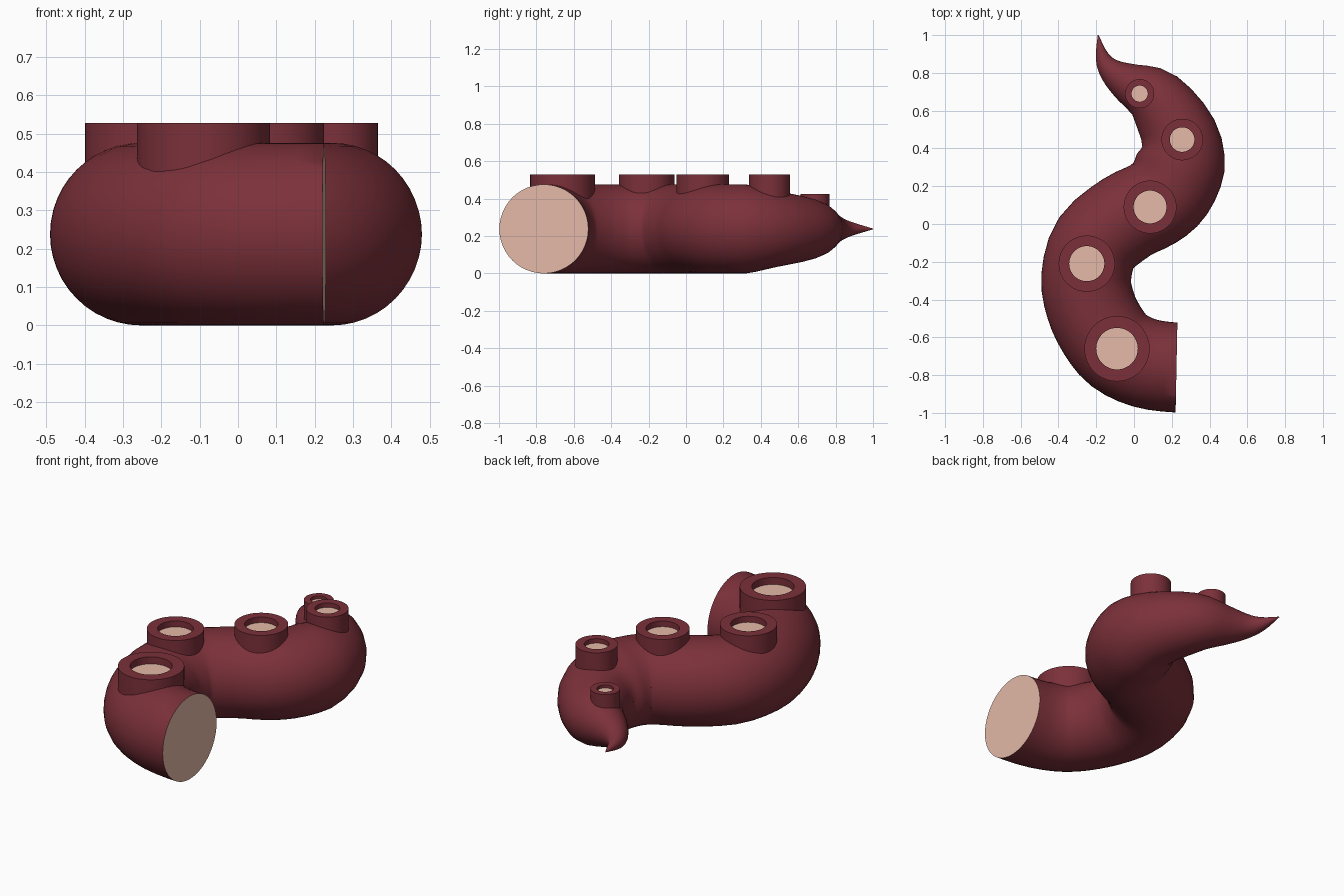
import bpy, bmesh, math
from mathutils import Vector

if "Cube" in bpy.data.objects:
    bpy.data.objects.remove(bpy.data.objects["Cube"])


def material(name, rgb):
    m = bpy.data.materials.new(name)
    m.diffuse_color = (*rgb, 1)
    m.use_nodes = True
    m.node_tree.nodes["Principled BSDF"].inputs["Base Color"].default_value = m.diffuse_color
    return m


MAROON = material("maroon skin", (0.20, 0.03, 0.042))
PINK = material("pale pink flesh", (0.78, 0.49, 0.39))
AXIS_Z = 0.238


def finish(bm, name):
    bmesh.ops.recalc_face_normals(bm, faces=bm.faces)
    me = bpy.data.meshes.new(name)
    bm.to_mesh(me)
    bm.free()
    ob = bpy.data.objects.new(name, me)
    bpy.context.collection.objects.link(ob)
    me.materials.append(MAROON)
    me.materials.append(PINK)
    bpy.ops.object.select_all(action='DESELECT')
    ob.select_set(True)
    bpy.context.view_layer.objects.active = ob
    bpy.ops.object.shade_smooth_by_angle(angle=math.radians(40))
    return ob


def catmull(p0, p1, p2, p3, t):
    return 0.5 * (2 * p1 + (p2 - p0) * t + (2 * p0 - 5 * p1 + 4 * p2 - p3) * t * t
                  + (3 * p1 - p0 - 3 * p2 + p3) * t ** 3)


# Tentacle: centre line as (x, y, radius), from cut end to tip
PATH = [Vector(p) for p in (
    (0.225, -0.76, 0.238), (0.06, -0.737, 0.238), (-0.08, -0.67, 0.238),
    (-0.17, -0.56, 0.238), (-0.23, -0.43, 0.238), (-0.253, -0.28, 0.238),
    (-0.20, -0.10, 0.238), (-0.04, 0.035, 0.238), (0.10, 0.105, 0.238),
    (0.19, 0.185, 0.238), (0.245, 0.32, 0.238), (0.235, 0.48, 0.204),
    (0.115, 0.665, 0.162), (-0.03, 0.748, 0.108), (-0.12, 0.812, 0.068),
    (-0.167, 0.885, 0.037), (-0.19, 1.0, 0.002))]


def tentacle(sides=48, steps=3):
    ext = [Vector((0.39, -0.763, 0.238))] + PATH + [2 * PATH[-1] - PATH[-2]]
    pts = [catmull(*ext[i:i + 4], s / steps)
           for i in range(len(PATH) - 1) for s in range(steps)] + [PATH[-1]]
    bm = bmesh.new()
    rings = []
    for i, p in enumerate(pts):
        a, b = pts[max(i - 1, 0)], pts[min(i + 1, len(pts) - 1)]
        d = Vector((b.x - a.x, b.y - a.y)).normalized()
        if i == 0:
            d = Vector((-1, 0.02)).normalized()
        r = min(p.z, 0.238)
        ring = []
        for k in range(sides):
            w = 2 * math.pi * k / sides
            c = r * math.cos(w)
            ring.append(bm.verts.new((p.x - d.y * c, p.y + d.x * c,
                                      AXIS_Z + r * math.sin(w))))
        rings.append(ring)
    for a, b in zip(rings, rings[1:]):
        for k in range(sides):
            n = (k + 1) % sides
            bm.faces.new((a[k], a[n], b[n], b[k]))
    bm.faces.new(rings[-1])
    # Pale cut face with a thin skin rim
    cut = bm.faces.new(rings[0])
    bmesh.ops.inset_region(bm, faces=[cut], thickness=0.004)
    cut.material_index = 1
    return finish(bm, "tentacle")


# Sucker: ringed cup with a recessed pale floor
def sucker(name, x, y, outer, hole, bottom, top, sides=48):
    depth = 0.04 * outer / 0.173
    profile = ((outer, bottom), (outer, top), (hole, top), (hole, top - depth))
    bm = bmesh.new()
    rings = [[bm.verts.new((x + r * math.cos(2 * math.pi * k / sides),
                            y + r * math.sin(2 * math.pi * k / sides), z))
              for k in range(sides)] for r, z in profile]
    for a, b in zip(rings, rings[1:]):
        for k in range(sides):
            n = (k + 1) % sides
            bm.faces.new((a[k], a[n], b[n], b[k]))
    bm.faces.new(rings[0])
    bm.faces.new(rings[-1]).material_index = 1
    return finish(bm, name)


tentacle()
SUCKERS = ((-0.09, -0.66, 0.173, 0.110, 0.32, 0.528),
           (-0.25, -0.21, 0.149, 0.093, 0.32, 0.528),
           (0.085, 0.09, 0.140, 0.087, 0.32, 0.528),
           (0.255, 0.447, 0.110, 0.065, 0.32, 0.528),
           (0.03, 0.69, 0.077, 0.043, 0.26, 0.426))
for i, s in enumerate(SUCKERS):
    sucker(f"sucker_{i + 1}", *s)
